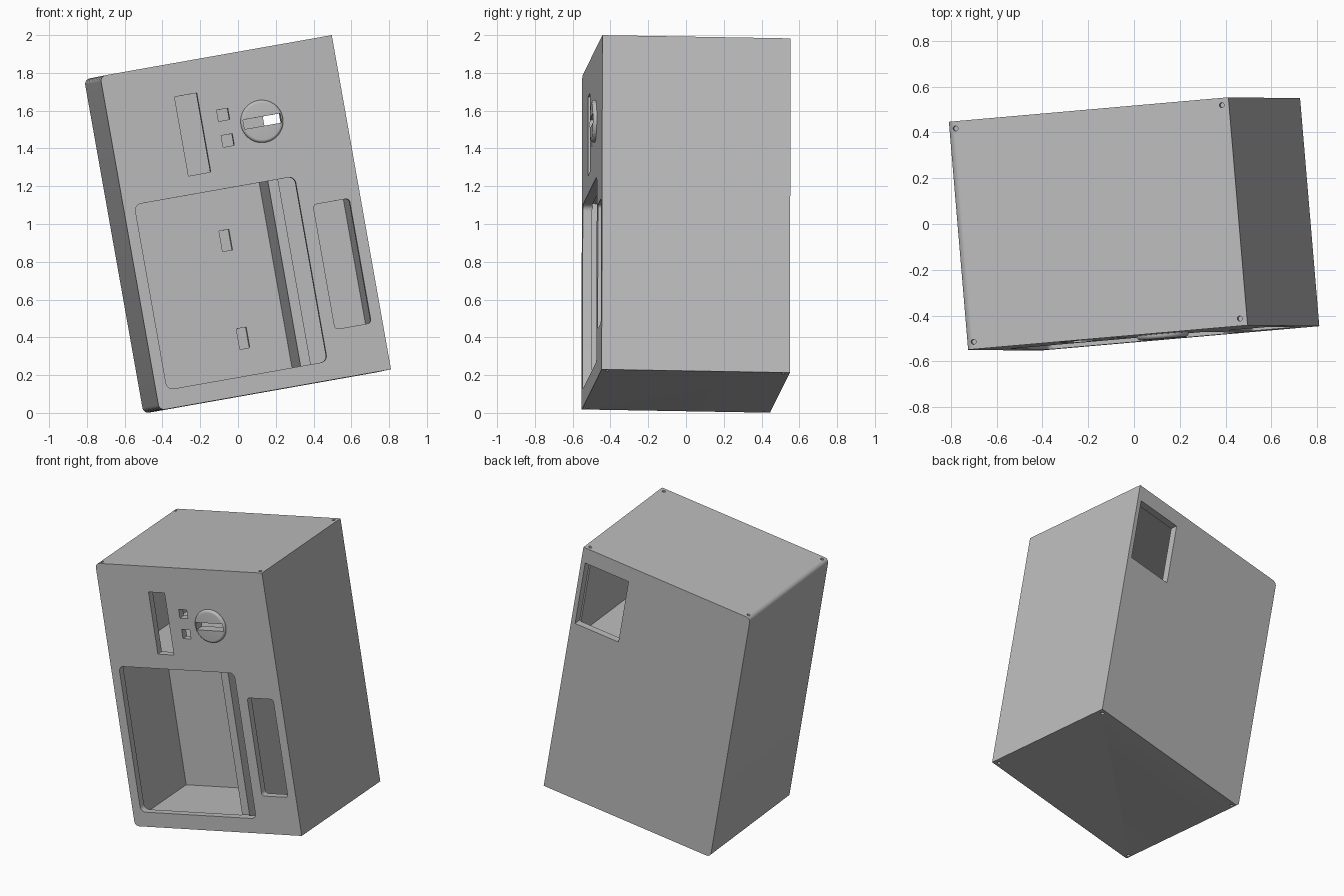
import bpy, bmesh
from math import radians
from mathutils import Matrix, Euler

if "Cube" in bpy.data.objects:
    bpy.data.objects.remove(bpy.data.objects["Cube"])

W, D, H = 1.25, 1.0, 1.797      # cabinet width, depth, height
WALL, PANEL = 0.04, 0.05

grey = bpy.data.materials.new("plain_grey")
grey.use_nodes = True
grey.diffuse_color = (0.5, 0.5, 0.5, 1)
grey.node_tree.nodes["Principled BSDF"].inputs["Base Color"].default_value = (0.5, 0.5, 0.5, 1)


def finish(name, bm):
    mesh = bpy.data.meshes.new(name)
    bm.to_mesh(mesh)
    bm.free()
    ob = bpy.data.objects.new(name, mesh)
    bpy.context.scene.collection.objects.link(ob)
    mesh.materials.append(grey)
    return ob


def block(name, x, y, z, radius=0, edge_rule=lambda c: True):
    """Box between ranges; edges running front to back may be rounded."""
    bm = bmesh.new()
    bmesh.ops.create_cube(bm, size=1)
    for v in bm.verts:
        for i, (lo, hi) in enumerate((x, y, z)):
            v.co[i] = lo if v.co[i] < 0 else hi
    if radius:
        edges = [e for e in bm.edges
                 if abs(e.verts[0].co.y - e.verts[1].co.y) > 1e-4 and edge_rule(e.verts[0].co)]
        bmesh.ops.bevel(bm, geom=edges, offset=radius, segments=6, profile=0.5, affect='EDGES')
    return finish(name, bm)


def disc(name, radius, depth, matrix, bevel=0):
    bm = bmesh.new()
    bmesh.ops.create_cone(bm, cap_ends=True, segments=48 if bevel else 16,
                          radius1=radius, radius2=radius, depth=depth)
    if bevel:
        rim = [e for e in bm.edges if all(v.co.z > 0 for v in e.verts)]
        bmesh.ops.bevel(bm, geom=rim, offset=bevel, segments=5, profile=0.5, affect='EDGES')
    bmesh.ops.transform(bm, matrix=matrix, verts=bm.verts)
    return finish(name, bm)


def cut(target, cutter):
    mod = target.modifiers.new("cut", 'BOOLEAN')
    mod.operation, mod.solver, mod.object = 'DIFFERENCE', 'EXACT', cutter
    bpy.context.view_layer.objects.active = target
    bpy.ops.object.modifier_apply(modifier=mod.name)
    bpy.data.objects.remove(cutter)


# Cabinet, rounded along one side
cabinet = block("cabinet", (0, W), (0, D), (0, H), 0.03, lambda c: c.x < 0.1)

# Compartments: upper, lower wide, lower narrow behind the divider
for x, y, z in (((WALL, W - WALL), (PANEL, D - PANEL), (1.13, H - WALL)),
                ((WALL, 0.785), (PANEL, 0.6), (0.06, 1.105)),
                ((0.84, W - WALL), (PANEL, 0.6), (0.06, 1.105))):
    cut(cabinet, block("compartment_cutter", x, y, z))

# Front panel openings: bay, side pocket, tall slot, two buttons
FRONT = (-0.1, PANEL + 0.01)
for x, z, r in (((0.06, 0.925), (0.10, 1.095), 0.035),
                ((0.995, 1.19), (0.26, 0.93), 0.02),
                ((0.37, 0.49), (1.195, 1.62), 0),
                ((0.578, 0.638), (1.452, 1.512), 0),
                ((0.578, 0.638), (1.313, 1.375), 0)):
    cut(cabinet, block("opening_cutter", x, FRONT, z, r))

# Rear opening
cut(cabinet, block("rear_cutter", (0.895, 1.22), (D - PANEL - 0.01, D + 0.1), (1.235, 1.69)))

# Small sockets in the back of the bay
for z in (0.30, 0.826):
    cut(cabinet, block("socket_cutter", (0.53, 0.583), (0.5, 0.64), (z - 0.055, z + 0.055)))

# Screw holes at the corners of top and bottom
for x in (0.032, W - 0.032):
    for y in (0.032, D - 0.032):
        for z in (0, H):
            cut(cabinet, disc("screw_cutter", 0.011, 0.05, Matrix.Translation((x, y, z))))

# Round dial with a slot running through dial and panel
dial = disc("dial", 0.113, 0.04,
            Matrix.Translation((0.804, 0, 1.412)) @ Matrix.Rotation(radians(90), 4, 'X'), 0.016)
for part in (cabinet, dial):
    cut(part, block("coin_cutter", (0.705, 0.905), FRONT, (1.387, 1.437)))

# Lean the whole unit
pose = (Matrix.Translation((-0.002, 0, 0.998))
        @ Euler((radians(-1), radians(-10), radians(5))).to_matrix().to_4x4()
        @ Matrix.Translation((-W / 2, -D / 2, -H / 2)))
for part in (cabinet, dial):
    part.matrix_world = pose
    bpy.ops.object.select_all(action='DESELECT')
    part.select_set(True)
    bpy.context.view_layer.objects.active = part
    bpy.ops.object.shade_smooth_by_angle(angle=radians(30))
